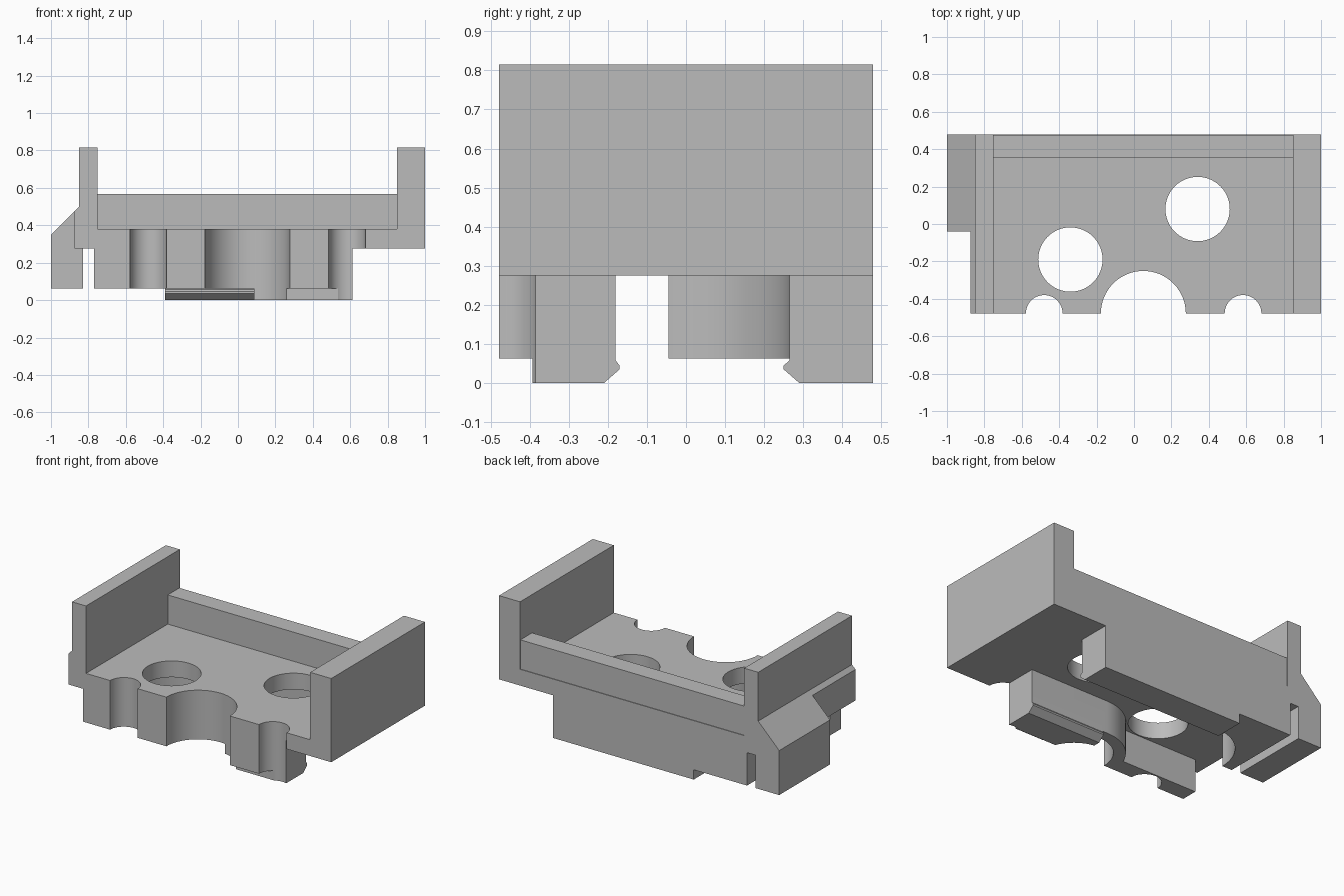
import bpy
import bmesh
from math import cos, sin, radians
from mathutils import Vector

if "Cube" in bpy.data.objects:
    bpy.data.objects.remove(bpy.data.objects["Cube"], do_unlink=True)

grey = bpy.data.materials.new("plain grey")
grey.use_nodes = True
grey.diffuse_color = (0.5, 0.5, 0.5, 1)
grey.node_tree.nodes["Principled BSDF"].inputs["Base Color"].default_value = (0.5, 0.5, 0.5, 1)

HALF = 0.478    # half depth of the tray
END = 0.613     # left end of both rails
FLOOR = 0.275   # underside of the tray
FOOT = 0.063    # underside of the rails


def prism(name, points, axis, lo, hi):
    """Extrude a flat outline along the x, y or z axis."""
    place = {"x": lambda a, b, d: (d, a, b),
             "y": lambda a, b, d: (a, d, b),
             "z": lambda a, b, d: (a, b, d)}[axis]
    bm = bmesh.new()
    face = bm.faces.new([bm.verts.new(place(a, b, lo)) for a, b in points])
    moved = bmesh.ops.extrude_face_region(bm, geom=[face])["geom"]
    bmesh.ops.translate(bm, vec=Vector(place(0, 0, hi - lo)),
                        verts=[g for g in moved if isinstance(g, bmesh.types.BMVert)])
    bmesh.ops.recalc_face_normals(bm, faces=bm.faces)
    mesh = bpy.data.meshes.new(name)
    bm.to_mesh(mesh)
    bm.free()
    mesh.materials.append(grey)
    obj = bpy.data.objects.new(name, mesh)
    bpy.context.collection.objects.link(obj)
    return obj


def arc(cx, cy, r, start, end, steps):
    angles = [radians(start + (end - start) * i / steps) for i in range(steps + 1)]
    return [(cx + r * cos(t), cy + r * sin(t)) for t in angles]


def combine(target, other, operation):
    """Apply a boolean and discard the helper."""
    mod = target.modifiers.new("combine", "BOOLEAN")
    mod.operation = operation
    mod.solver = "EXACT"
    mod.object = other
    bpy.context.view_layer.objects.active = target
    bpy.ops.object.modifier_apply(modifier=mod.name)
    bpy.data.objects.remove(other, do_unlink=True)


# Tray floor with its two side walls
tray = prism("rail_mount_tray", [
    (-0.875, FLOOR), (1, FLOOR), (1, 0.815), (0.85, 0.815), (0.85, 0.38),
    (-0.75, 0.38), (-0.75, 0.815), (-0.85, 0.815), (-0.85, 0.5), (-0.875, 0.475)],
    "y", -HALF, HALF)

# Low wall along the back
back_wall = prism("back_wall", [(0.355, 0.34), (0.474, 0.34), (0.474, 0.568), (0.355, 0.568)],
                  "x", -0.78, 0.88)

# Side clip with a sloped shoulder
clip = prism("side_clip", [(-1, FOOT), (-0.83, FOOT), (-0.83, 0.4), (-0.85, 0.5), (-1, 0.35)],
             "y", -0.04, HALF)

# Back rail with a curved inner corner, and its hooked foot
back_rail = prism("back_rail", [(END, HALF), (END, 0.265)]
                  + arc(-0.39, -0.045, 0.31, 90, 180, 20)
                  + [(-0.77, -0.045), (-0.77, HALF)], "z", FOOT, 0.3)
back_foot = prism("back_foot", [
    (HALF, 0), (0.29, 0), (0.25, 0.035), (0.25, 0.045), (0.265, 0.058),
    (0.265, 0.1), (HALF, 0.1)], "x", -0.39, END)

# Front rail bulging round the big cutout, and its hooked foot
front_rail = prism("front_rail", [(END, -HALF), (END, -0.18)]
                   + arc(0.05, -0.48, 0.3, 90, 158.5, 16)
                   + [(-0.77, -0.37), (-0.77, -HALF)], "z", FOOT, 0.3)
front_foot = prism("front_foot", [
    (-0.393, 0), (-0.21, 0), (-0.17, 0.035), (-0.17, 0.045), (-0.18, 0.058),
    (-0.18, 0.1), (-0.393, 0.1)], "x", 0.085, END)

for part in (back_wall, clip, back_rail, back_foot, front_rail, front_foot):
    combine(tray, part, "UNION")

# Two round holes and three half-round cutouts in the front edge
for x, y, r in ((0.34, 0.08, 0.172), (-0.34, -0.19, 0.172),
                (0.05, -HALF, 0.227), (-0.48, -HALF, 0.098), (0.583, -HALF, 0.098)):
    cutter = prism("cutter", arc(x, y, r, 0, 354.375, 63), "z", -0.1, 0.6)
    combine(tray, cutter, "DIFFERENCE")

# Smooth the curves, keep the edges sharp
bpy.ops.object.select_all(action="DESELECT")
tray.select_set(True)
bpy.context.view_layer.objects.active = tray
bpy.ops.object.shade_smooth_by_angle(angle=radians(25))
